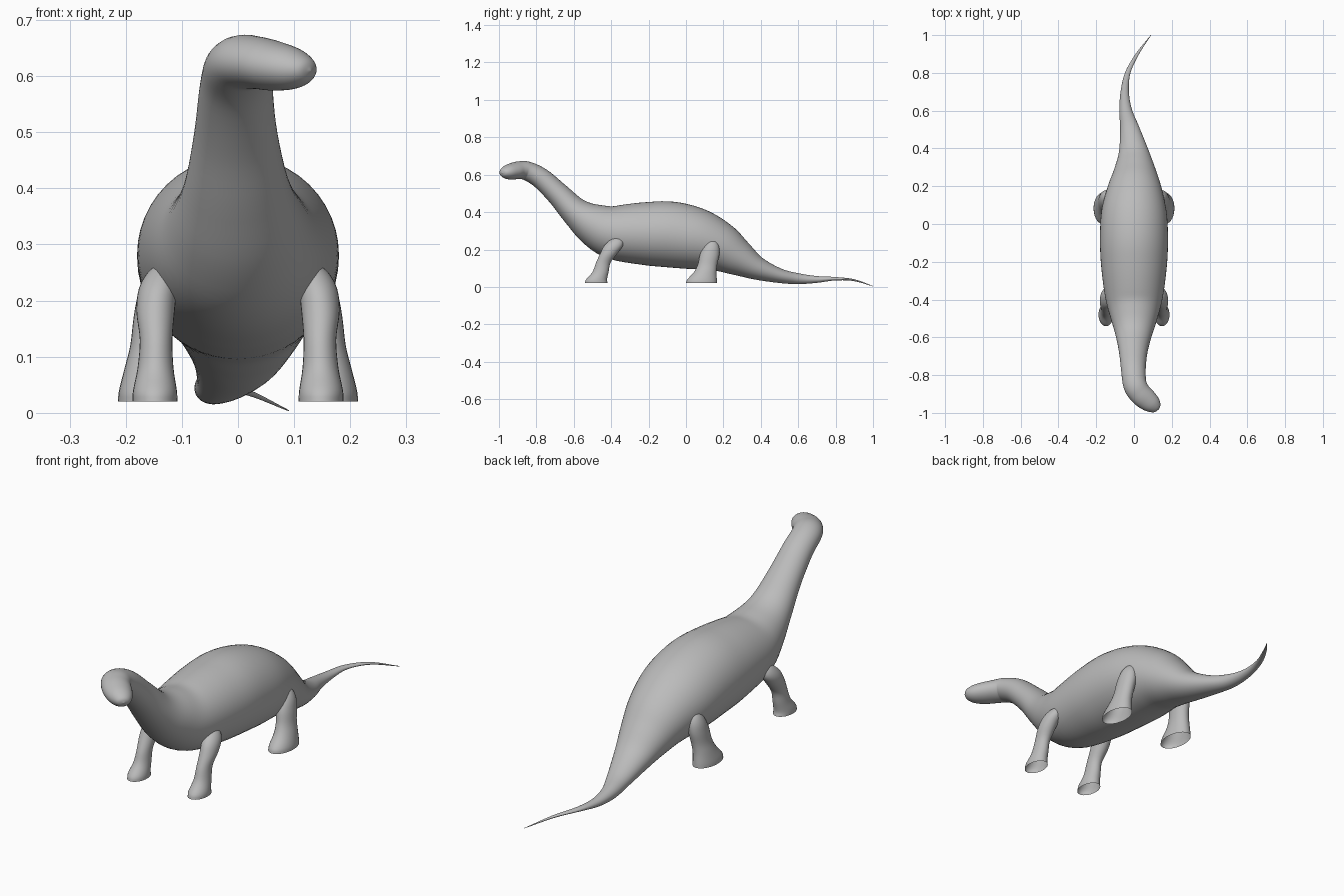
import bpy
import bmesh
from math import sin, cos, pi
from mathutils import Vector

cube = bpy.data.objects.get("Cube")
if cube:
    bpy.data.objects.remove(cube, do_unlink=True)

skin = bpy.data.materials.new("grey skin")
skin.use_nodes = True
grey = (0.5, 0.5, 0.5, 1.0)
skin.diffuse_color = grey
skin.node_tree.nodes["Principled BSDF"].inputs["Base Color"].default_value = grey


def smooth_stations(stations, steps):
    """Catmull-Rom interpolation through every station value."""
    pts = [Vector(s) for s in stations]
    pts = [2 * pts[0] - pts[1]] + pts + [2 * pts[-1] - pts[-2]]
    out = []
    for a, b, c, d in zip(pts, pts[1:], pts[2:], pts[3:]):
        for i in range(steps):
            t = i / steps
            out.append(0.5 * (2 * b + (c - a) * t + (2 * a - 5 * b + 4 * c - d) * t ** 2
                              + (3 * b - a - 3 * c + d) * t ** 3))
    return out + [pts[-2]]


def loft(name, stations, frame, sides, steps, cap_start, cap_end):
    """Skin elliptical rings; each station is x, y, z and two radii."""
    rows = smooth_stations(stations, steps)
    centres = [Vector(r[:3]) for r in rows]
    bm = bmesh.new()
    rings = []
    for i, row in enumerate(rows):
        tangent = centres[min(i + 1, len(rows) - 1)] - centres[max(i - 1, 0)]
        u, v = frame(tangent.normalized())
        ring = []
        for k in range(sides):
            a = 2 * pi * k / sides
            ring.append(bm.verts.new(centres[i] + u * max(row[3], 0.0005) * cos(a)
                                     + v * max(row[4], 0.0005) * sin(a)))
        rings.append(ring)
    for r, s in zip(rings, rings[1:]):
        for k in range(sides):
            n = (k + 1) % sides
            bm.faces.new((r[k], r[n], s[n], s[k]))
    if cap_start:
        bm.faces.new(rings[0][::-1])
    if cap_end:
        bm.faces.new(rings[-1])
    bmesh.ops.recalc_face_normals(bm, faces=bm.faces)
    mesh = bpy.data.meshes.new(name)
    bm.to_mesh(mesh)
    bm.free()
    mesh.materials.append(skin)
    mesh.polygons.foreach_set("use_smooth", [True] * len(mesh.polygons))
    obj = bpy.data.objects.new(name, mesh)
    bpy.context.collection.objects.link(obj)
    return obj


def across_path(tangent):
    side = tangent.cross(Vector((0, 0, 1))).normalized()
    return side, side.cross(tangent)


def level(tangent):
    return Vector((1, 0, 0)), Vector((0, 1, 0))


# Head, neck, trunk and tail in one sweep
body = [
    (.13, -.983, .61, 0, 0),
    (.123, -.977, .611, .026, .02),
    (.1, -.957, .613, .046, .036),
    (.065, -.928, .618, .057, .044),
    (.03, -.895, .624, .06, .047),
    (.005, -.85, .62, .062, .051),
    (-.003, -.775, .58, .065, .056),
    (-.004, -.68, .492, .075, .063),
    (-.002, -.59, .4, .095, .079),
    (0, -.495, .335, .124, .114),
    (0, -.385, .293, .153, .145),
    (0, -.22, .285, .174, .168),
    (0, -.08, .28, .18, .176),
    (0, .06, .255, .173, .164),
    (.003, .18, .212, .146, .134),
    (.004, .28, .155, .112, .098),
    (-.002, .38, .1, .08, .063),
    (-.022, .5, .06, .052, .039),
    (-.044, .6, .044, .034, .029),
    (-.049, .7, .04, .022, .018),
    (-.033, .8, .044, .014, .009),
    (.018, .9, .036, .008, .005),
    (.09, 1, .004, .001, .001),
]
loft("body", body, across_path, 48, 5, True, True)

# Legs with flared, open-soled feet, curving inward to the shoulder and hip
front_leg = [
    (.148, -.48, .02, .04, .061),
    (.148, -.478, .04, .039, .056),
    (.147, -.457, .08, .032, .043),
    (.146, -.442, .13, .029, .039),
    (.147, -.412, .18, .034, .046),
    (.143, -.388, .22, .034, .05),
    (.135, -.372, .25, .026, .036),
    (.125, -.366, .27, .01, .012),
]
back_leg = [
    (.165, .083, .02, .049, .083),
    (.165, .086, .04, .047, .079),
    (.162, .103, .08, .04, .06),
    (.156, .115, .12, .036, .052),
    (.15, .126, .17, .036, .052),
    (.144, .134, .21, .034, .044),
    (.138, .138, .24, .024, .029),
    (.13, .14, .257, .008, .01),
]
for part, stations in (("front", front_leg), ("back", back_leg)):
    for side, sign in (("left", 1), ("right", -1)):
        rows = [(sign * s[0],) + s[1:] for s in stations]
        loft(side + "_" + part + "_leg", rows, level, 28, 4, False, True)
